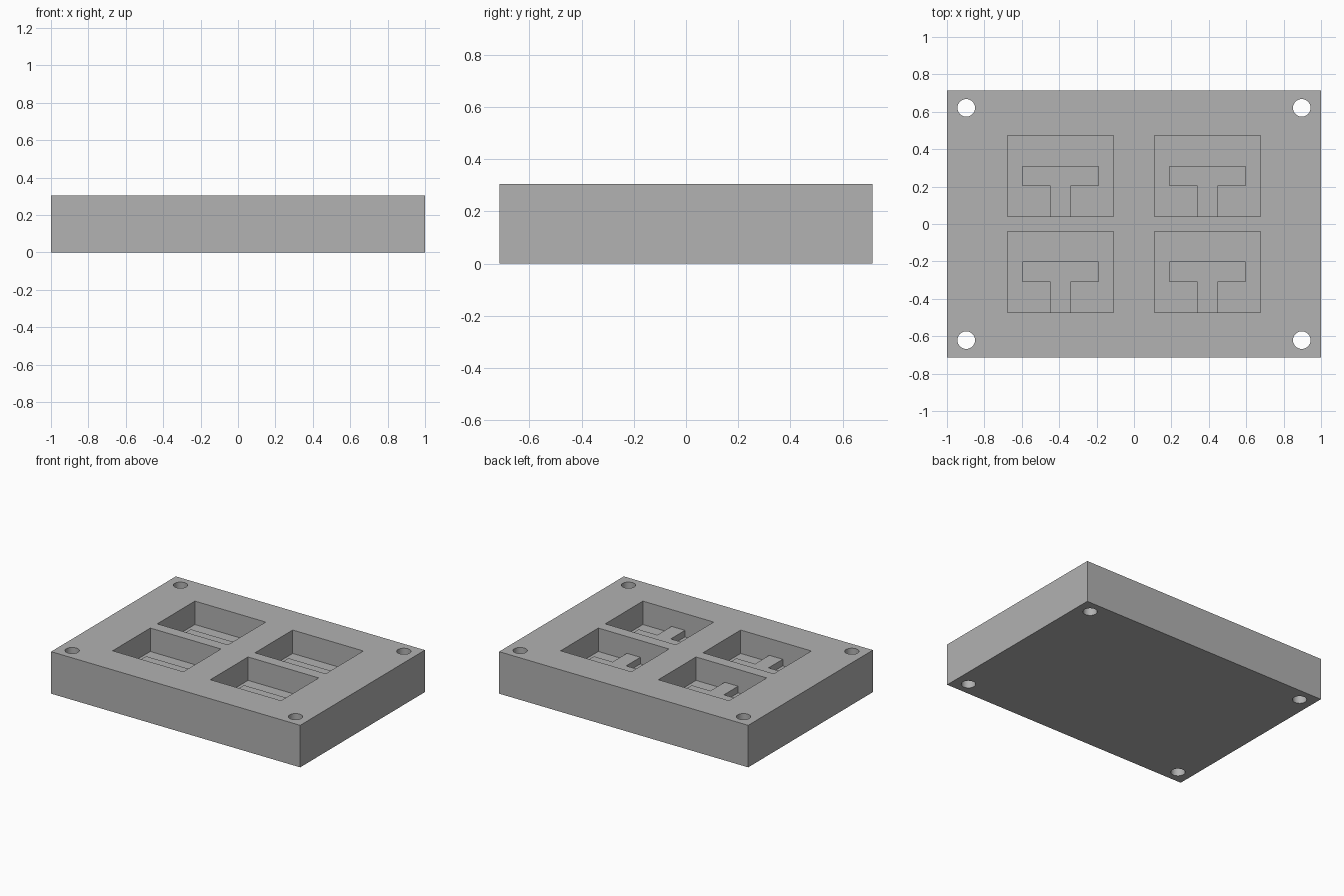
import bpy, bmesh
from mathutils import Matrix, Vector

if "Cube" in bpy.data.objects:
    bpy.data.objects.remove(bpy.data.objects["Cube"])

H = 0.305                 # block height
FLOOR = H - 0.17          # pocket floor
T_TOP = H - 0.122         # top of the raised T
PITCH_X, PITCH_Y = 0.785, 0.512

grey = bpy.data.materials.new("grey")
grey.diffuse_color = (0.445, 0.445, 0.445, 1)
grey.use_nodes = True
grey.node_tree.nodes["Principled BSDF"].inputs["Base Color"].default_value = grey.diffuse_color


def make_object(name, bm):
    bmesh.ops.recalc_face_normals(bm, faces=bm.faces)
    mesh = bpy.data.meshes.new(name)
    bm.to_mesh(mesh)
    bm.free()
    mesh.materials.append(grey)
    obj = bpy.data.objects.new(name, mesh)
    bpy.context.collection.objects.link(obj)
    return obj


def add_box(bm, lo, hi):
    lo, hi = Vector(lo), Vector(hi)
    m = Matrix.Translation((lo + hi) / 2) @ Matrix.Diagonal((*(hi - lo), 1))
    bmesh.ops.create_cube(bm, size=1, matrix=m)


def add_prism(bm, outline, z0, z1):
    face = bm.faces.new([bm.verts.new((x, y, z0)) for x, y in outline])
    top = bmesh.ops.extrude_face_region(bm, geom=[face])["geom"]
    bmesh.ops.translate(bm, vec=(0, 0, z1 - z0),
                        verts=[v for v in top if isinstance(v, bmesh.types.BMVert)])


# Solid block
bm = bmesh.new()
add_box(bm, (-1, -0.715, 0), (1, 0.715, H))
block = make_object("mould_block", bm)

# Corner bolt holes and the four pockets, as cutters
holes, pockets, tees = bmesh.new(), bmesh.new(), bmesh.new()
for sx in (-1, 1):
    for sy in (-1, 1):
        bmesh.ops.create_cone(holes, cap_ends=True, segments=48, radius1=0.047, radius2=0.047,
                              depth=1, matrix=Matrix.Translation((sx * 0.897, sy * 0.621, H / 2)))
        cx, cy = sx * PITCH_X / 2, sy * PITCH_Y / 2
        add_box(pockets, (cx - 0.284, cy - 0.216, FLOOR), (cx + 0.284, cy + 0.216, H + 0.1))
        # Raised T on the pocket floor, its stem running into the front wall
        half = [(0.054, -0.226), (0.054, -0.053), (0.204, -0.053), (0.204, 0.055)]
        outline = half + [(-x, y) for x, y in reversed(half)]
        add_prism(tees, [(cx + x, cy + y) for x, y in outline], FLOOR - 0.02, T_TOP)

# Cut the holes and pockets, then join the raised shapes
bpy.context.view_layer.objects.active = block
for name, shape, operation in (("hole_cutter", holes, 'DIFFERENCE'),
                               ("pocket_cutter", pockets, 'DIFFERENCE'),
                               ("raised_tees", tees, 'UNION')):
    tool = make_object(name, shape)
    tool.hide_render = True
    mod = block.modifiers.new(name, 'BOOLEAN')
    mod.operation, mod.solver, mod.object = operation, 'EXACT', tool
    bpy.ops.object.modifier_apply(modifier=mod.name)
    bpy.data.objects.remove(tool)

block.select_set(True)
bpy.ops.object.shade_smooth_by_angle()
